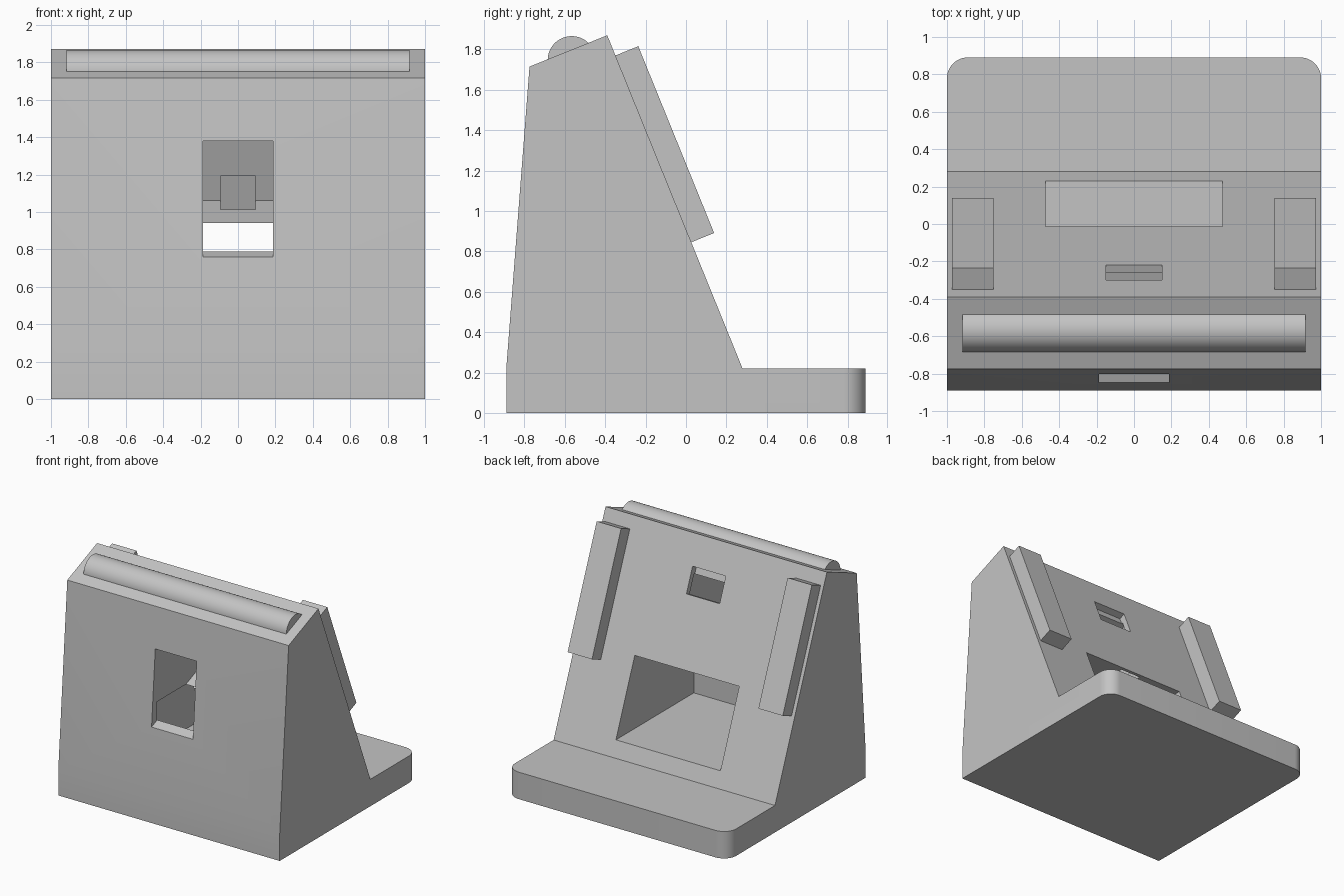
import bpy, bmesh, math
from mathutils import Vector

cube = bpy.data.objects.get("Cube")
if cube:
    bpy.data.objects.remove(cube, do_unlink=True)

grey = bpy.data.materials.new("plain grey")
grey.use_nodes = True
COLOUR = (0.55, 0.55, 0.55, 1)
grey.diffuse_color = COLOUR
grey.node_tree.nodes["Principled BSDF"].inputs["Base Color"].default_value = COLOUR


def prism(name, profile, x0, x1, round_corners=None):
    """Extrude a (y, z) profile from x0 to x1; optionally round the upright edges at one y."""
    bm = bmesh.new()
    face = bm.faces.new([bm.verts.new((x0, y, z)) for y, z in profile])
    ext = bmesh.ops.extrude_face_region(bm, geom=[face])
    verts = [v for v in ext["geom"] if isinstance(v, bmesh.types.BMVert)]
    bmesh.ops.translate(bm, verts=verts, vec=(x1 - x0, 0, 0))
    bmesh.ops.recalc_face_normals(bm, faces=bm.faces)
    if round_corners:
        y_edge, radius = round_corners
        edges = [e for e in bm.edges
                 if all(abs(v.co.y - y_edge) < 1e-4 for v in e.verts)
                 and abs(e.verts[0].co.x - e.verts[1].co.x) < 1e-4]
        bmesh.ops.bevel(bm, geom=edges, offset=radius, segments=12,
                        profile=0.5, affect='EDGES')
    mesh = bpy.data.meshes.new(name)
    bm.to_mesh(mesh)
    bm.free()
    mesh.materials.append(grey)
    ob = bpy.data.objects.new(name, mesh)
    bpy.context.collection.objects.link(ob)
    return ob


def activate(ob):
    bpy.ops.object.select_all(action='DESELECT')
    ob.select_set(True)
    bpy.context.view_layer.objects.active = ob


def cut(target, cutter):
    mod = target.modifiers.new("cut", 'BOOLEAN')
    mod.operation = 'DIFFERENCE'
    mod.solver = 'EXACT'
    mod.object = cutter
    cutter.hide_render = True
    activate(target)
    bpy.ops.object.modifier_apply(modifier=mod.name)
    bpy.data.objects.remove(cutter, do_unlink=True)


# Sloping rest: directions up the slope and out of it, in (y, z)
foot, crest = Vector((0.28, 0.22)), Vector((-0.39, 1.87))
up = (crest - foot).normalized()
out = Vector((up.y, -up.x))


def on_slope(z, offset=0.0):
    """Point of the slope at height z, moved along its outward normal."""
    return foot + up * ((z - foot.y) / up.y) + out * offset


# Wedge body with ledge
body = prism("stand_body",
             [(-0.89, 0), (0.89, 0), (0.89, 0.22), foot, crest,
              (-0.775, 1.715), (-0.89, 0.22)],
             -1, 1, round_corners=(0.89, 0.11))

# Large cavity open to the slope
cut(body, prism("cavity_cutter",
                [(-0.775, 0.343), (0.6, 0.343), (0.6, 0.94), (-0.775, 0.94)],
                -0.472, 0.472))

# Tilted slot through the front wall, ending in a thin wall behind the slope
low, high = Vector((-0.848, 0.76)), Vector((-0.80, 1.38))
wall = on_slope(1.0, -0.045)
low_end = low + out * (wall - low).dot(out)
high_end = high + out * (wall - high).dot(out)
cut(body, prism("slot_cutter",
                [low - out * 0.2, low_end, high_end, high - out * 0.2],
                -0.187, 0.187))

# Cable groove running from the slot down to the cavity
cut(body, prism("groove_cutter",
                [(-0.142, 1.2), (-0.024, 0.9), (-0.187, 0.9), (-0.27, 1.148)],
                -0.093, 0.093))

# Small window in the slope
cut(body, prism("window_cutter",
                [on_slope(1.45, 0.05), on_slope(1.645, 0.05),
                 on_slope(1.645, -0.055), on_slope(1.45, -0.055)],
                -0.15, 0.15))

activate(body)
bpy.ops.object.shade_smooth_by_angle(angle=math.radians(30))

# Pair of raised pads on the slope
pad_low, pad_high = on_slope(0.845), on_slope(1.77)
pad_profile = [pad_low - out * 0.002, pad_low + out * 0.122,
               pad_high + out * 0.122, pad_high - out * 0.002]
for side, sign in (("left", 1), ("right", -1)):
    xs = sorted((sign * 0.752, sign * 0.972))
    prism(side + "_pad", pad_profile, *xs)

# Round bar sunk into the top
bpy.ops.mesh.primitive_cylinder_add(vertices=64, radius=0.119, depth=1.832,
                                    location=(0, -0.566, 1.747),
                                    rotation=(0, math.pi / 2, 0))
bar = bpy.context.object
bar.name = "top_bar"
bar.data.materials.append(grey)
bpy.ops.object.shade_smooth_by_angle(angle=math.radians(30))
